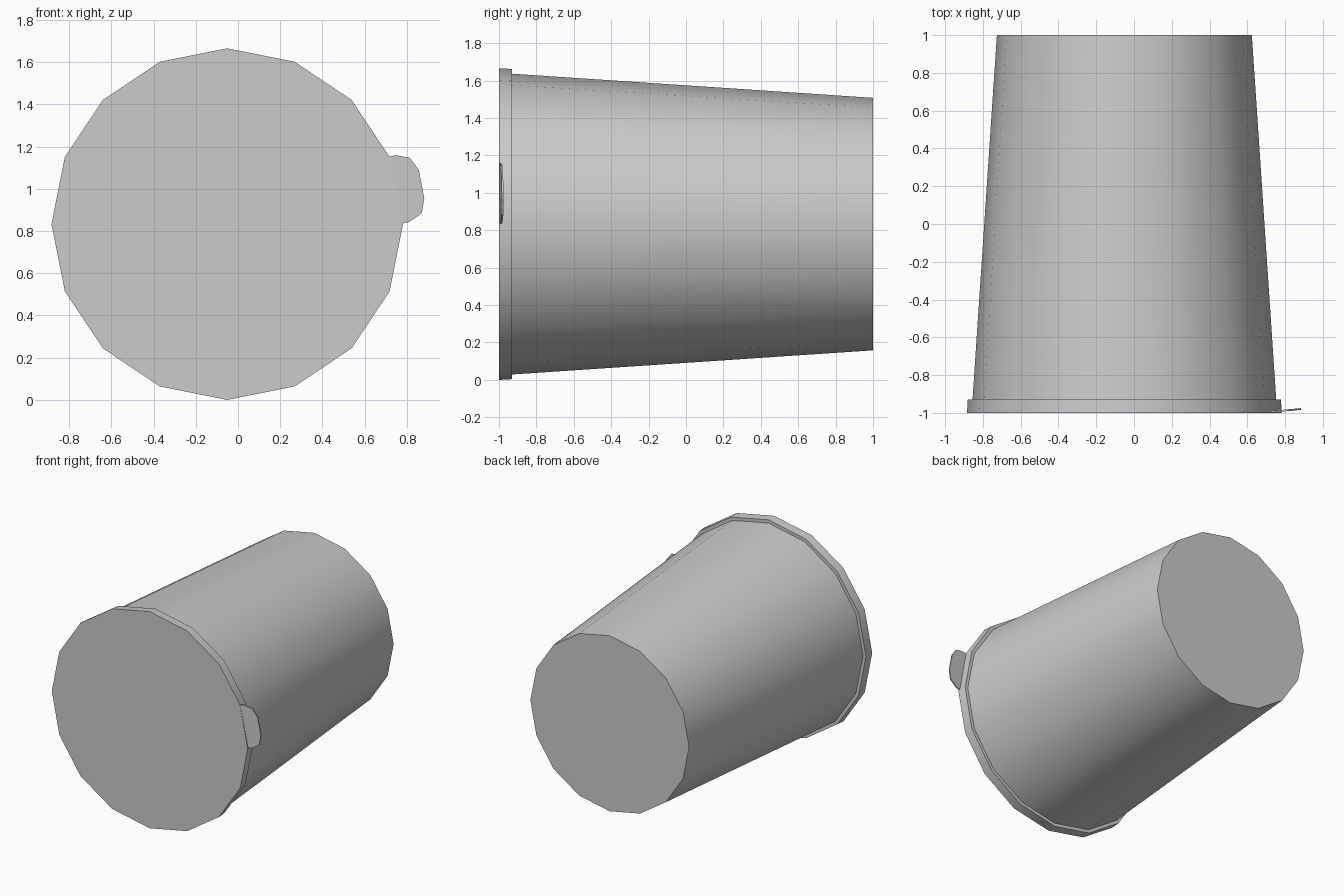
import bpy, bmesh
from math import sin, cos, tau, radians

if "Cube" in bpy.data.objects:
    bpy.data.objects.remove(bpy.data.objects["Cube"])

SIDES = 16
CX, CZ, R = -0.051, 0.833, 0.833


def finish(bm, name):
    bmesh.ops.recalc_face_normals(bm, faces=bm.faces)
    mesh = bpy.data.meshes.new(name)
    bm.to_mesh(mesh)
    bm.free()
    ob = bpy.data.objects.new(name, mesh)
    bpy.context.collection.objects.link(ob)
    bpy.ops.object.select_all(action='DESELECT')
    ob.select_set(True)
    bpy.context.view_layer.objects.active = ob
    bpy.ops.object.shade_smooth_by_angle(angle=radians(30))
    return ob


def lathe(name, profile, cap_front, cap_back):
    """Sweep (radius, y) points around the y axis of the cup."""
    bm = bmesh.new()
    rings = [[bm.verts.new((CX + r * sin(tau * i / SIDES), y,
                            CZ + r * cos(tau * i / SIDES)))
              for i in range(SIDES)] for r, y in profile]
    for a, b in zip(rings, rings[1:]):
        for i in range(SIDES):
            j = (i + 1) % SIDES
            bm.faces.new((a[i], a[j], b[j], b[i]))
    if cap_front:
        bm.faces.new(rings[0])
    if cap_back:
        bm.faces.new(rings[-1])
    return finish(bm, name)


def plate(name, outline, thickness, tilt):
    """Thin plate from an (x, z) outline, leaning back towards +x."""
    bm = bmesh.new()
    x0 = outline[0][0]
    front = [bm.verts.new((x, -0.999 + tilt * (x - x0), z)) for x, z in outline]
    back = [bm.verts.new(v.co) for v in front]
    for v in back:
        v.co.y += thickness
    bm.faces.new(front)
    bm.faces.new(back)
    for i in range(len(front)):
        j = (i + 1) % len(front)
        bm.faces.new((front[i], front[j], back[j], back[i]))
    return finish(bm, name)


# Tapered cup body with its closed base
lathe("cup_body", [(0.804, -0.93), (0.675, 1.0)], False, True)

# Raised rim with the step back to the body
lathe("cup_rim", [(R, -0.996), (0.829, -0.93), (0.804, -0.93)], False, False)

# Flat sealed lid
lathe("lid", [(R, -1.0), (R, -0.996)], True, False)

# Peel tab, bent slightly backwards
plate("peel_tab", [(0.718, 1.153), (0.747, 1.16), (0.815, 1.147), (0.857, 1.09),
                   (0.883, 0.955), (0.871, 0.885), (0.81, 0.842), (0.778, 0.836)],
      0.009, 0.09)
